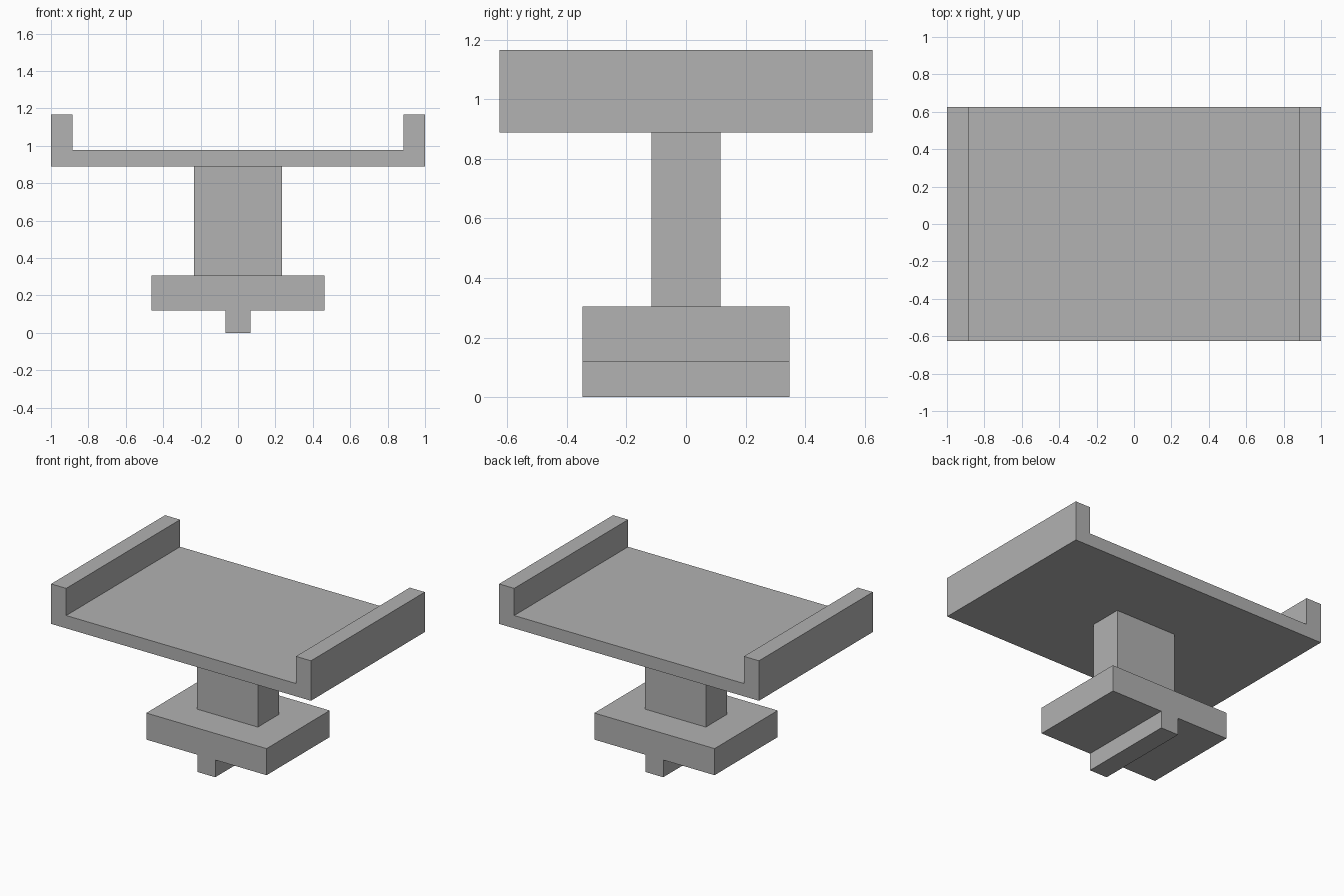
import bpy
import bmesh

cube = bpy.data.objects.get("Cube")
if cube:
    bpy.data.objects.remove(cube, do_unlink=True)

# One plain grey for every part
grey = bpy.data.materials.new("plain grey")
grey.use_nodes = True
colour = (0.445, 0.445, 0.445, 1)
grey.diffuse_color = colour
for node in grey.node_tree.nodes:
    if node.type == 'BSDF_PRINCIPLED':
        node.inputs["Base Color"].default_value = colour


def extrude_profile(name, half_profile, half_depth):
    """Mirror an (x, z) half outline in x and extrude it along y."""
    outline = half_profile + [(-x, z) for x, z in reversed(half_profile)]
    bm = bmesh.new()
    face = bm.faces.new([bm.verts.new((x, -half_depth, z)) for x, z in outline])
    result = bmesh.ops.extrude_face_region(bm, geom=[face])
    verts = [v for v in result["geom"] if isinstance(v, bmesh.types.BMVert)]
    bmesh.ops.translate(bm, verts=verts, vec=(0, 2 * half_depth, 0))
    bmesh.ops.recalc_face_normals(bm, faces=bm.faces)
    mesh = bpy.data.meshes.new(name)
    bm.to_mesh(mesh)
    bm.free()
    mesh.materials.append(grey)
    obj = bpy.data.objects.new(name, mesh)
    bpy.context.collection.objects.link(obj)
    return obj


# Heights shared by neighbouring parts
base_bottom, base_top = 0.12, 0.305
tray_bottom, tray_floor, tray_top = 0.888, 0.977, 1.166

# Base block with the narrow rail below it
extrude_profile("base_with_rail",
                [(0.068, 0), (0.068, base_bottom),
                 (0.463, base_bottom), (0.463, base_top)], 0.347)

# Rectangular post
extrude_profile("post", [(0.234, base_top), (0.234, tray_bottom)], 0.116)

# Tray with a raised lip along each side
extrude_profile("tray",
                [(1, tray_bottom), (1, tray_top),
                 (0.884, tray_top), (0.884, tray_floor)], 0.626)
